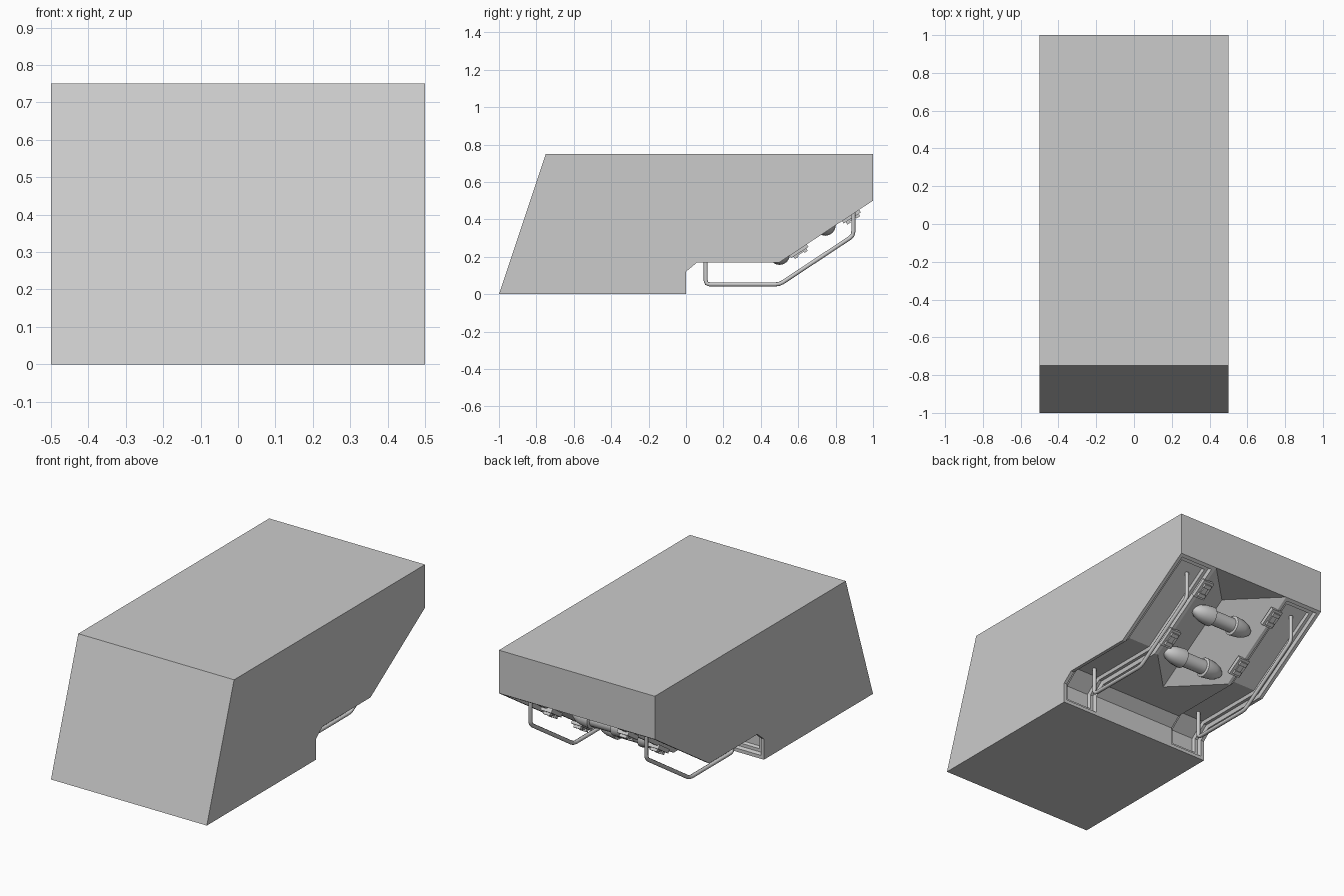
import bpy, bmesh, math
from mathutils import Matrix, Vector

if "Cube" in bpy.data.objects:
    bpy.data.objects.remove(bpy.data.objects["Cube"])

SLOPE = math.atan2(0.33, 0.5)


def make_object(name, bm, smooth=False):
    mesh = bpy.data.meshes.new(name)
    bm.to_mesh(mesh)
    bm.free()
    obj = bpy.data.objects.new(name, mesh)
    bpy.context.collection.objects.link(obj)
    if smooth:
        bpy.context.view_layer.objects.active = obj
        obj.select_set(True)
        bpy.ops.object.shade_smooth_by_angle(angle=math.radians(35))
        obj.select_set(False)
    return obj


# Body: half of the wedge shell, with a slanted V groove underneath, then mirrored
under = [(0, 0), (0, 0.12), (0.06, 0.17), (0.5, 0.17), (1, 0.5)]
bm = bmesh.new()
cache = {}


def vert(x, y, z):
    key = (x, y, z)
    if key not in cache:
        cache[key] = bm.verts.new(key)
    return cache[key]


def face(*pts):
    return bm.faces.new([vert(*p) for p in pts])


face((0.5, -1, 0), *[(0.5, y, z) for y, z in under], (0.5, 1, 0.75), (0.5, -0.75, 0.75))
top = face((0, -0.75, 0.75), (0.5, -0.75, 0.75), (0.5, 1, 0.75), (0, 1, 0.75))
face((0, -1, 0), (0.5, -1, 0), (0.5, -0.75, 0.75), (0, -0.75, 0.75))
face((0, -1, 0), (0, 0, 0), (0.25, 0, 0), (0.5, 0, 0), (0.5, -1, 0))
face((0, 1, 0.75), (0.5, 1, 0.75), (0.5, 1, 0.5), (0.25, 1, 0.5), (0, 1, 0.5))
pads = []
for (y0, z0), (y1, z1) in zip(under, under[1:]):
    pads.append(face((0.25, y0, z0), (0.5, y0, z0), (0.5, y1, z1), (0.25, y1, z1)))
    if y1 < 0.1:
        face((0, y0, z0), (0.25, y0, z0), (0.25, y1, z1), (0, y1, z1))
face((0, 0.06, 0.17), (0.25, 0.06, 0.17), (0.25, 0.5, 0.17), (0, 0.25, 0.17))
face((0, 0.25, 0.17), (0.25, 0.5, 0.17), (0.25, 1, 0.5), (0, 0.75, 0.5))
face((0, 0.75, 0.5), (0.25, 1, 0.5), (0, 1, 0.5))
bmesh.ops.recalc_face_normals(bm, faces=bm.faces[:])
if top.normal.z < 0:
    bmesh.ops.reverse_faces(bm, faces=bm.faces[:])

# Stepped trench running along each side of the underside
for thickness, depth in ((0.02, 0), (0.006, -0.022), (0.018, 0), (0.006, -0.018)):
    bmesh.ops.inset_region(bm, faces=pads, use_boundary=True, use_even_offset=True,
                           thickness=thickness, depth=depth)
body = make_object("body", bm)
mirror = body.modifiers.new("mirror", 'MIRROR')
mirror.use_clip = True


# Bent tube handles under each trench
def tube(name, points, radius, bend=0.022):
    pts = [Vector(p) for p in points]
    path = [pts[0]]
    for a, b, c in zip(pts, pts[1:], pts[2:]):
        p0, p1 = b + (a - b).normalized() * bend, b + (c - b).normalized() * bend
        path += [p0, (p0 + p1) / 4 + b / 2, p1]
    path.append(pts[-1])
    curve = bpy.data.curves.new(name, 'CURVE')
    curve.dimensions = '3D'
    curve.bevel_depth = radius
    curve.bevel_resolution = 2
    curve.use_fill_caps = True
    spline = curve.splines.new('POLY')
    spline.points.add(len(path) - 1)
    for sp, p in zip(spline.points, path):
        sp.co = (*p, 1)
    obj = bpy.data.objects.new(name, curve)
    bpy.context.collection.objects.link(obj)


# Stepped latch brackets on the inner trench edges
def bracket(name, x, y):
    bm = bmesh.new()
    z = 0.17 + (y - 0.5) * 0.66
    place = Matrix.Translation((x, y, z)) @ Matrix.Rotation(SLOPE, 4, 'X')
    for size, offset in (((0.07, 0.11, 0.024), (0, 0, -0.004)),
                         ((0.045, 0.022, 0.03), (0, 0.03, -0.016)),
                         ((0.045, 0.022, 0.03), (0, -0.03, -0.016)),
                         ((0.03, 0.07, 0.02), (0, 0, -0.014))):
        bmesh.ops.create_cube(bm, size=1, matrix=place @ Matrix.Translation(offset)
                              @ Matrix.Diagonal((*size, 1)))
    make_object(name, bm)


for side, sx in (("right", 1), ("left", -1)):
    x = 0.372 * sx
    tube("handle_" + side, [(x, 0.105, 0.21), (x, 0.105, 0.052), (x, 0.5, 0.052),
                            (x, 0.895, 0.313), (x, 0.895, 0.47)], 0.011)
    for label, y in (("lower", 0.6), ("upper", 0.88)):
        bracket(f"bracket_{label}_{side}", 0.245 * sx, y)


# Double-ended rounded canisters lying across the groove
half = [(0.205, 0.004), (0.195, 0.02), (0.17, 0.038), (0.135, 0.05), (0.085, 0.056),
        (0.075, 0.056), (0.07, 0.042)]
profile = half + [(-x, r) for x, r in reversed(half)]
for label, cy, cz in (("upper", 0.745, 0.368), ("lower", 0.5, 0.212)):
    bm = bmesh.new()
    n = 16
    rings = [[bm.verts.new((x, cy + r * math.cos(2 * math.pi * i / n),
                            cz + r * math.sin(2 * math.pi * i / n))) for i in range(n)]
             for x, r in profile]
    for a, b in zip(rings, rings[1:]):
        for i in range(n):
            bm.faces.new((a[i], a[(i + 1) % n], b[(i + 1) % n], b[i]))
    bm.faces.new(rings[0])
    bm.faces.new(rings[-1])
    bmesh.ops.recalc_face_normals(bm, faces=bm.faces[:])
    make_object("canister_" + label, bm, smooth=True)
